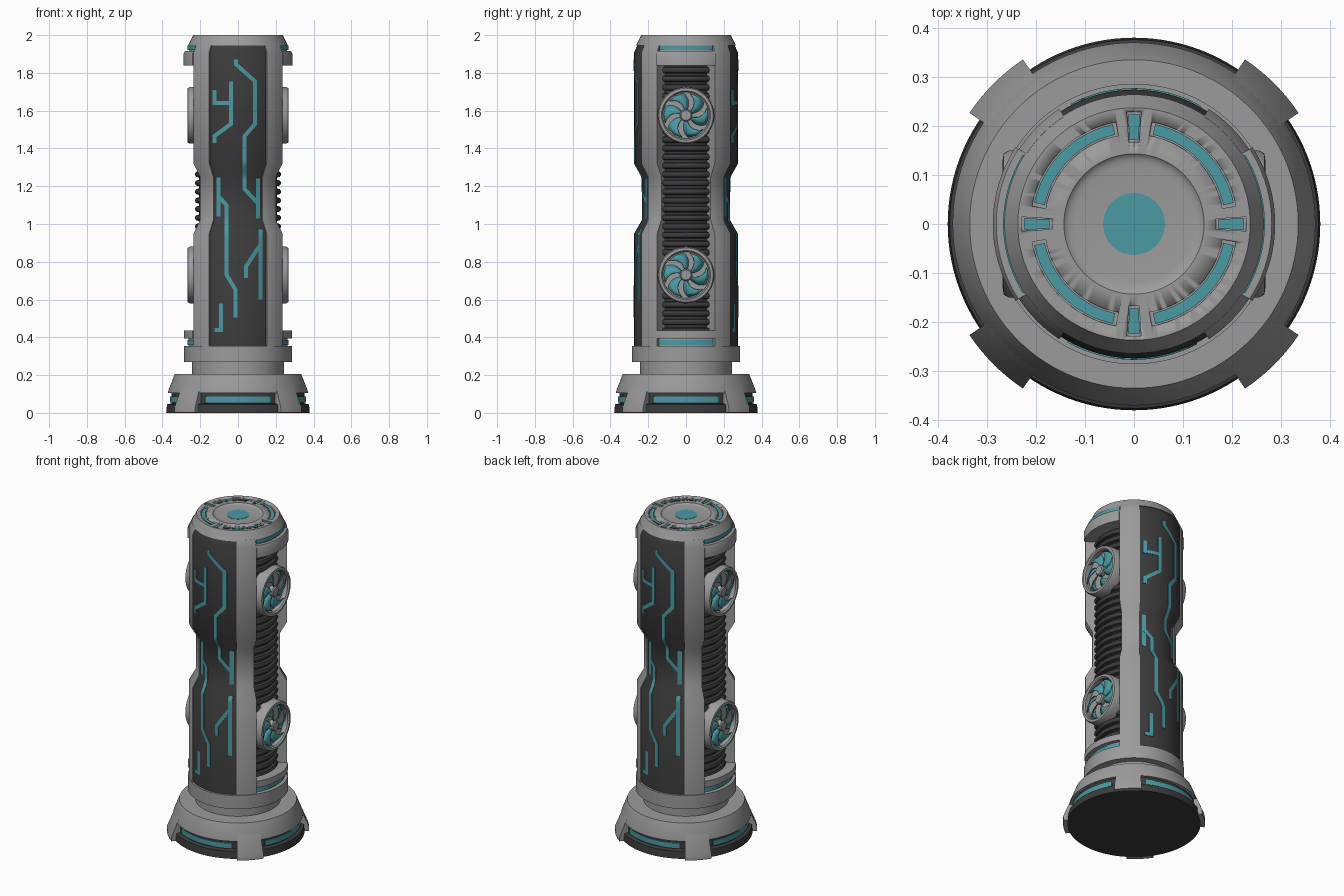
import bpy, bmesh, math
from mathutils import Matrix, Vector

if "Cube" in bpy.data.objects:
    bpy.data.objects.remove(bpy.data.objects["Cube"])

def material(name, rgb):
    m = bpy.data.materials.new(name)
    m.diffuse_color = (*rgb, 1)
    m.use_nodes = True
    m.node_tree.nodes["Principled BSDF"].inputs["Base Color"].default_value = m.diffuse_color
    return m

GREY = material("light grey metal", (0.33, 0.33, 0.33))
DARK = material("dark panel", (0.045, 0.045, 0.045))
TEAL = material("teal glow", (0.07, 0.32, 0.37))
IDENT = Matrix.Identity(4)

def finish(name, bm, mat, matrix=IDENT):
    bmesh.ops.remove_doubles(bm, verts=bm.verts, dist=1e-5)
    bmesh.ops.recalc_face_normals(bm, faces=bm.faces)
    bm.transform(matrix)
    me = bpy.data.meshes.new(name)
    bm.to_mesh(me)
    bm.free()
    me.materials.append(mat)
    me.shade_smooth()
    me.set_sharp_from_angle(angle=math.radians(32))
    ob = bpy.data.objects.new(name, me)
    bpy.context.collection.objects.link(ob)
    return ob

def add_sweep(bm, profile, mid=None, half=None, step=3):
    """Sweep a closed (radius, z) profile round z: full turn, or a sector."""
    full = mid is None
    span = 360 if full else 2 * half
    n = max(2, round(span / step))
    start = 0 if full else mid - half
    rings = []
    for i in range(n if full else n + 1):
        a = math.radians(start + span * i / n)
        rings.append([bm.verts.new((r * math.cos(a), r * math.sin(a), z)) for r, z in profile])
    m = len(profile)
    for i in range(n):
        p, q = rings[i], rings[(i + 1) % len(rings)]
        for j in range(m):
            k = (j + 1) % m
            if profile[j][0] + profile[k][0] > 1e-6:
                bm.faces.new((p[j], p[k], q[k], q[j]))
    if not full:
        bm.faces.new(rings[0])
        bm.faces.new(rings[-1])

def sweep(name, profile, mat, mid=None, half=None, step=3, matrix=IDENT):
    bm = bmesh.new()
    add_sweep(bm, profile, mid, half, step)
    return finish(name, bm, mat, matrix)

def band(r0, r1, z0, z1):
    return [(r0, z0), (r1, z0), (r1, z1), (r0, z1)]

# Body outline with narrowed waist, shared by posts, panels and circuit lines
BODY = [(0.28, 0.355), (0.28, 0.95), (0.24, 1.02), (0.24, 1.25),
        (0.28, 1.32), (0.28, 1.91), (0.262, 1.95)]

def body(d, inner):
    return [(inner, 0.355)] + [(r + d, z) for r, z in BODY] + [(inner, 1.95)]

def body_radius(z):
    for (r0, z0), (r1, z1) in zip(BODY, BODY[1:]):
        if z <= z1:
            return r0 + (r1 - r0) * (z - z0) / (z1 - z0)
    return BODY[-1][0]

# Base: dark foot, grey flared skirt, four diagonal feet, four light strips
sweep("base_foot", [(0, 0), (0.38, 0), (0.376, 0.045), (0.352, 0.05), (0.352, 0.12), (0, 0.12)], DARK)
sweep("base_skirt", [(0, 0.105), (0.37, 0.105), (0.37, 0.115), (0.335, 0.205), (0, 0.205)], GREY)
for i in range(4):
    sweep("base_block", [(0.3, 0.001), (0.405, 0.001), (0.405, 0.03), (0.336, 0.2), (0.3, 0.2)], GREY, 45 + 90 * i, 11)
    sweep("base_light", band(0.34, 0.359, 0.056, 0.088), TEAL, 90 * i, 29)

# Neck and lower collar
sweep("neck", band(0, 0.244, 0.2, 0.28), GREY)
sweep("lower_collar", band(0, 0.286, 0.27, 0.355), GREY)

# Ribbed core
ribs = [(0, 0.35)]
pitch = 0.046
for i in range(33):
    z = 0.36 + i * pitch
    ribs += [(0.206, z), (0.206, z + 0.012), (0.222, z + 0.016),
             (0.228, z + 0.026), (0.228, z + 0.032), (0.222, z + 0.042)]
ribs.append((0, 0.36 + 33 * pitch))
sweep("ribbed_core", ribs, DARK, step=5)

# Corner posts
for i in range(4):
    sweep("corner_post", body(0, 0.18), GREY, 45 + 90 * i, 12)

# Circuit paths in front-view (x, z)
TRACES = [
    [(-.01, 1.87), (-.01, 1.845), (.09, 1.755), (.09, 1.53), (.035, 1.465), (.035, 1.185), (.10, 1.115)],
    [(.105, 1.24), (.105, 1.03)],
    [(-.037, 1.755), (-.037, 1.53), (-.125, 1.465), (-.125, 1.43)],
    [(-.125, 1.71), (-.125, 1.63)],
    [(-.125, 1.64), (-.037, 1.64)],
    [(-.103, 1.245), (-.103, 1.04)],
    [(-.103, 1.145), (-.06, 1.10), (-.06, 0.73), (-.012, 0.65), (-.012, 0.505)],
    [(.118, 0.97), (.118, 0.60)],
    [(.118, 0.89), (.042, 0.775), (.042, 0.715)],
    [(-.09, 0.58), (-.09, 0.44), (-.125, 0.44)],
]

def add_trace(bm, path, w):
    pts = [Vector(path[0])]
    for a, b in zip(path, path[1:]):
        a, b = Vector(a), Vector(b)
        n = max(1, math.ceil((b - a).length / 0.015))
        pts += [a.lerp(b, k / n) for k in range(1, n + 1)]
    sections = []
    for i, p in enumerate(pts):
        d0 = (p - pts[i - 1]).normalized() if i else (pts[1] - p).normalized()
        d1 = (pts[i + 1] - p).normalized() if i < len(pts) - 1 else d0
        t = (d0 + d1).normalized()
        side = Vector((-t.y, t.x)) * (w / max(0.5, t.dot(d1)))
        sec = []
        for q, lift in ((p - side, -0.008), (p - side, -0.003), (p + side, -0.003), (p + side, -0.008)):
            r = body_radius(q.y) + lift
            sec.append(bm.verts.new((q.x, -math.sqrt(r * r - q.x * q.x), q.y)))
        sections.append(sec)
    for s, t in zip(sections, sections[1:]):
        for j in range(4):
            k = (j + 1) % 4
            bm.faces.new((s[j], s[k], t[k], t[j]))
    bm.faces.new(sections[0])
    bm.faces.new(sections[-1])

# Dark curved panels with circuit lines, front and back
for side, turn in (("front", 0), ("back", math.pi)):
    rot = Matrix.Rotation(turn, 4, 'Z')
    sweep(side + "_panel", body(-0.006, 0.2), DARK, -90, 33.2, matrix=rot)
    bm = bmesh.new()
    for path in TRACES:
        add_trace(bm, path, 0.0105)
    finish(side + "_circuit_lines", bm, TEAL, rot)

# Side collars with light slots, and two fans on each side
for side, turn in (("right", 0), ("left", math.pi)):
    rot = Matrix.Rotation(turn, 4, 'Z')
    def part(name, profile, mat, half=33):
        sweep(side + "_" + name, profile, mat, 0, half, matrix=rot)
    part("lower_slot", band(0.18, 0.262, 0.35, 0.4), GREY)
    part("lower_light", band(0.25, 0.268, 0.36, 0.386), TEAL, 32)
    part("lower_lip", band(0.18, 0.286, 0.395, 0.435), GREY)
    part("upper_lip", [(0.18, 1.84), (0.288, 1.84), (0.288, 1.9), (0.281, 1.915), (0.18, 1.915)], GREY)
    part("upper_slot", band(0.18, 0.26, 1.91, 1.95), GREY)
    part("upper_light", band(0.25, 0.267, 1.922, 1.945), TEAL, 32)
    for level, zc in (("upper", 1.575), ("lower", 0.73)):
        place = rot @ Matrix.Translation((0, 0, zc)) @ Matrix.Rotation(math.pi / 2, 4, 'Y')
        name = f"{side}_{level}_fan_"
        sweep(name + "ring", [(0.123, 0.2), (0.15, 0.2), (0.15, 0.255), (0.144, 0.266),
                              (0.13, 0.268), (0.123, 0.26)], GREY, step=6, matrix=place)
        sweep(name + "back", band(0, 0.125, 0.2, 0.232), GREY, step=6, matrix=place)
        sweep(name + "hub", [(0, 0.23), (0.032, 0.23), (0.032, 0.258), (0.026, 0.264), (0, 0.264)],
              GREY, step=12, matrix=place)
        # Six swept, pitched blades
        bm = bmesh.new()
        for b in range(6):
            rows = []
            for k in range(6):
                t = k / 5
                r = 0.028 + 0.09 * t
                a = math.radians(60 * b + 28 * t * t)
                w = math.radians(13 + 9 * t)
                rows.append([bm.verts.new((r * math.cos(a + s * w), r * math.sin(a + s * w), 0.245 + 0.009 * s))
                             for s in (-1, 0, 1)])
            for p, q in zip(rows, rows[1:]):
                for j in range(2):
                    bm.faces.new((p[j], p[j + 1], q[j + 1], q[j]))
        blades = finish(name + "blades", bm, TEAL, place)
        mod = blades.modifiers.new("thickness", 'SOLIDIFY')
        mod.thickness = 0.004
        mod.offset = 0

# Top cap with shallow dish and light slots cut into it
cap = sweep("top_cap", [(0, 1.87), (0.22, 1.87), (0.22, 1.945), (0.264, 1.945), (0.237, 2.0), (0.143, 2.0),
                        (0.139, 1.996), (0.132, 1.993), (0.12, 1.991), (0, 1.991)], GREY)
sweep("top_centre_light", band(0, 0.063, 1.985, 1.993), TEAL)
cut = bmesh.new()
for i in range(4):
    add_sweep(cut, band(0.183, 0.211, 1.99, 2.02), 45 + 90 * i, 35)
    add_sweep(cut, band(0.167, 0.229, 1.99, 2.02), 90 * i, 3.6)
    sweep("top_arc_light", band(0.186, 0.208, 1.985, 1.994), TEAL, 45 + 90 * i, 33)
    sweep("top_dash_light", band(0.172, 0.224, 1.985, 1.994), TEAL, 90 * i, 3.1)
cutter = finish("slot_cutter", cut, GREY)
cutter.hide_render = True
cutter.hide_viewport = True
mod = cap.modifiers.new("slots", 'BOOLEAN')
mod.operation = 'DIFFERENCE'
mod.solver = 'EXACT'
mod.object = cutter
